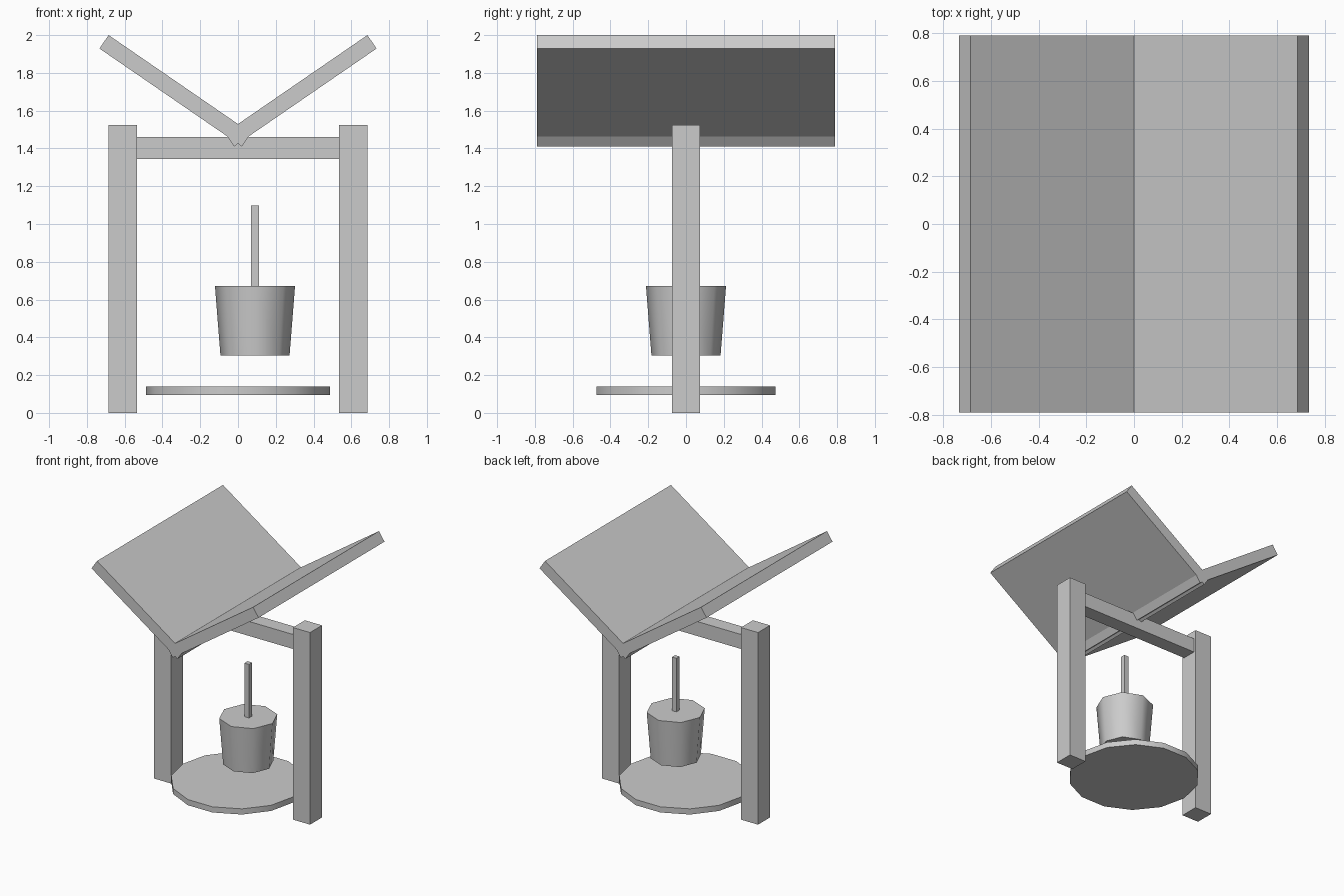
import bpy, math
from mathutils import Matrix

if "Cube" in bpy.data.objects:
    bpy.data.objects.remove(bpy.data.objects["Cube"])


def box(name, x, y, z):
    """Axis-aligned box from three (min, max) ranges."""
    c = [(a + b) / 2 for a, b in (x, y, z)]
    bpy.ops.mesh.primitive_cube_add(size=1, location=c)
    ob = bpy.context.object
    ob.name = name
    ob.data.transform(Matrix.Diagonal([b - a for a, b in (x, y, z)] + [1]))
    return ob


def tapered_round(name, sides, r_bottom, r_top, x, z):
    """Smooth-sided cone section with one corner on the +x axis."""
    bpy.ops.mesh.primitive_cone_add(vertices=sides, radius1=r_bottom, radius2=r_top,
                                    depth=z[1] - z[0], location=(x, 0, (z[0] + z[1]) / 2))
    ob = bpy.context.object
    ob.name = name
    # the primitive starts on +y; turn it so a corner lies on +x
    ob.data.transform(Matrix.Rotation(math.pi / 2, 4, 'Z'))
    bpy.ops.object.shade_smooth_by_angle(angle=math.radians(60))
    return ob


# Posts and roof panels, one per side
slope = math.atan2(0.47, 0.684)
thick, length, half_depth = 0.086, 0.915, 0.79
for side, label in ((-1, "left"), (1, "right")):
    box(label + "_post", sorted((side * 0.535, side * 0.685)), (-0.075, 0.075), (0, 1.525))

    # Panel hangs inward from its upper outer corner, crossing its twin in the valley
    panel = box(label + "_roof_panel", sorted((0, -side * length)),
                (-half_depth, half_depth), (-thick, 0))
    panel.data.transform(Matrix.Translation(panel.location))
    panel.location = (side * 0.685, 0, 2.0)
    panel.rotation_euler = (0, -side * slope, 0)

# Crossbeam between the posts
box("crossbeam", (-0.535, 0.535), (-0.0575, 0.0575), (1.345, 1.46))

# Bucket with its rope
tapered_round("bucket", 8, 0.183, 0.212, 0.09, (0.305, 0.672))
box("rope", (0.07, 0.11), (-0.02, 0.02), (0.66, 1.097))

# Round base plate
tapered_round("base_plate", 14, 0.487, 0.487, 0, (0.095, 0.14))
